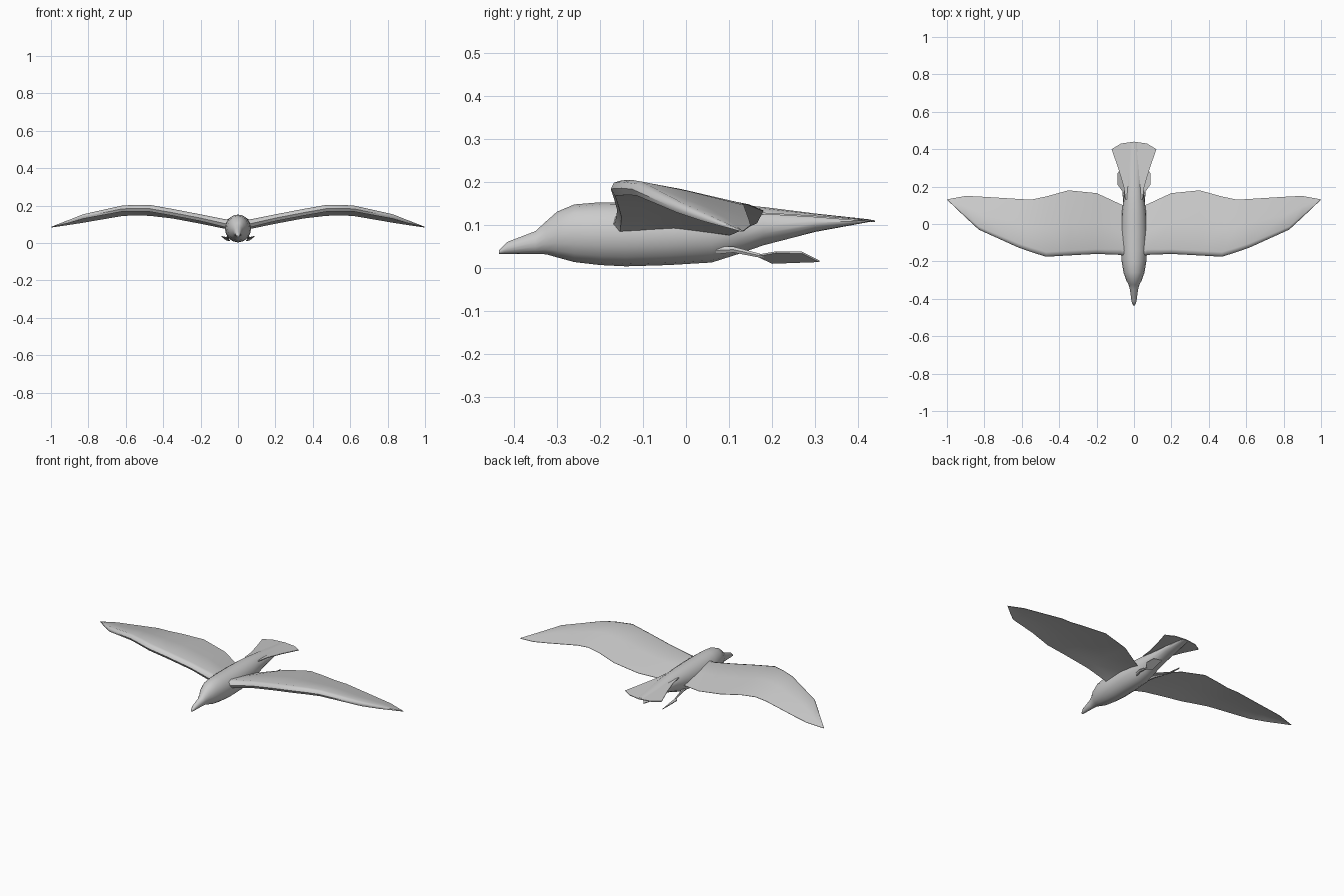
import bpy, bmesh
from math import cos, sin, pi, radians

cube = bpy.data.objects.get("Cube")
if cube:
    bpy.data.objects.remove(cube)

grey = bpy.data.materials.new("plain grey")
grey.use_nodes = True
colour = (0.6, 0.6, 0.6, 1)
grey.diffuse_color = colour
grey.node_tree.nodes["Principled BSDF"].inputs["Base Color"].default_value = colour


def finish(name, bm, angle=50):
    bmesh.ops.recalc_face_normals(bm, faces=bm.faces)
    mesh = bpy.data.meshes.new(name)
    bm.to_mesh(mesh)
    bm.free()
    mesh.materials.append(grey)
    ob = bpy.data.objects.new(name, mesh)
    bpy.context.collection.objects.link(ob)
    bpy.ops.object.select_all(action='DESELECT')
    ob.select_set(True)
    bpy.context.view_layer.objects.active = ob
    bpy.ops.object.shade_smooth_by_angle(angle=radians(angle))
    return ob


def loft(name, rings, angle=50):
    bm = bmesh.new()
    loops = [[bm.verts.new(p) for p in ring] for ring in rings]
    n = len(loops[0])
    for a, b in zip(loops, loops[1:]):
        for i in range(n):
            j = (i + 1) % n
            bm.faces.new((a[i], a[j], b[j], b[i]))
    bm.faces.new(loops[0])
    bm.faces.new(loops[-1])
    return finish(name, bm, angle)


def plate(name, outline, thickness):
    bm = bmesh.new()
    face = bm.faces.new([bm.verts.new(p) for p in outline])
    new = bmesh.ops.extrude_face_region(bm, geom=[face])["geom"]
    verts = [v for v in new if isinstance(v, bmesh.types.BMVert)]
    bmesh.ops.translate(bm, verts=verts, vec=(0, 0, -thickness))
    return finish(name, bm, 30)


# Body with head and beak: y, half width, top, bottom
stations = [
    (-.435, .005, .040, .032), (-.415, .013, .060, .032), (-.35, .022, .085, .032),
    (-.325, .029, .108, .031), (-.30, .042, .130, .024), (-.26, .056, .147, .013),
    (-.20, .066, .152, .006), (-.14, .070, .152, .003), (-.04, .070, .152, .006),
    (.06, .065, .150, .012), (.12, .057, .147, .031), (.18, .049, .141, .052),
    (.30, .040, .126, .083), (.43, .020, .112, .107),
]
SIDES = 16
loft("body", [[(w * cos(2 * pi * i / SIDES), y,
               (t + b) / 2 + (t - b) / 2 * sin(2 * pi * i / SIDES))
              for i in range(SIDES)] for y, w, t, b in stations])

# Fanned tail
fan = [(.045, .13, .130), (.055, .20, .127), (.085, .30, .121), (.12, .40, .113), (.07, .43, .111)]
plate("tail", fan + [(0, .44, .110)] + [(-x, y, z) for x, y, z in reversed(fan)], .004)

# Wing: x, leading y, top z, trailing y, trailing z, nose thickness
wing = [
    (.03, -.19, .125, .09, .075, .060), (.07, -.165, .127, .105, .078, .042),
    (.20, -.160, .153, .165, .105, .036), (.35, -.168, .182, .180, .133, .036),
    (.47, -.175, .203, .147, .147, .036), (.55, -.150, .204, .130, .150, .035),
    (.62, -.125, .200, .134, .146, .032), (.83, -.030, .153, .147, .110, .024),
    (.90, .035, .125, .150, .099, .017), (.998, .128, .087, .132, .085, .003),
]


def wing_section(x, y0, top, y1, z1, t):
    chord = y1 - y0
    nose = min(t * .7, chord * .3)

    def at(f, drop):
        return (x, y0 + nose + f * (chord - nose), top + f * (z1 - top) - drop)
    return [(x, y0, top - t * .55), (x, y0 + nose * .3, top - t * .15), at(0, 0),
            at(.45, -.003 * t / .036), at(1, 0), at(1, .002), at(.45, t * .3),
            at(.12, t * .8), (x, y0 + nose * .4, top - t)]


# Webbed foot outline and leg path
web = [(.055, .165, .030), (.088, .21, .038), (.088, .27, .037),
       (.062, .31, .017), (.042, .20, .013)]
leg = [(.040, .07, .040, .010), (.050, .11, .042, .008), (.057, .18, .026, .005)]

for side, s in (("left", 1), ("right", -1)):
    loft(side + "_wing", [[(s * x, y, z) for x, y, z in wing_section(*w)] for w in wing])
    plate(side + "_foot", [(s * x, y, z) for x, y, z in web], .004)
    loft(side + "_leg", [[(s * x + r * cos(k * pi / 3), y, z + r * sin(k * pi / 3))
                          for k in range(6)] for x, y, z, r in leg])
